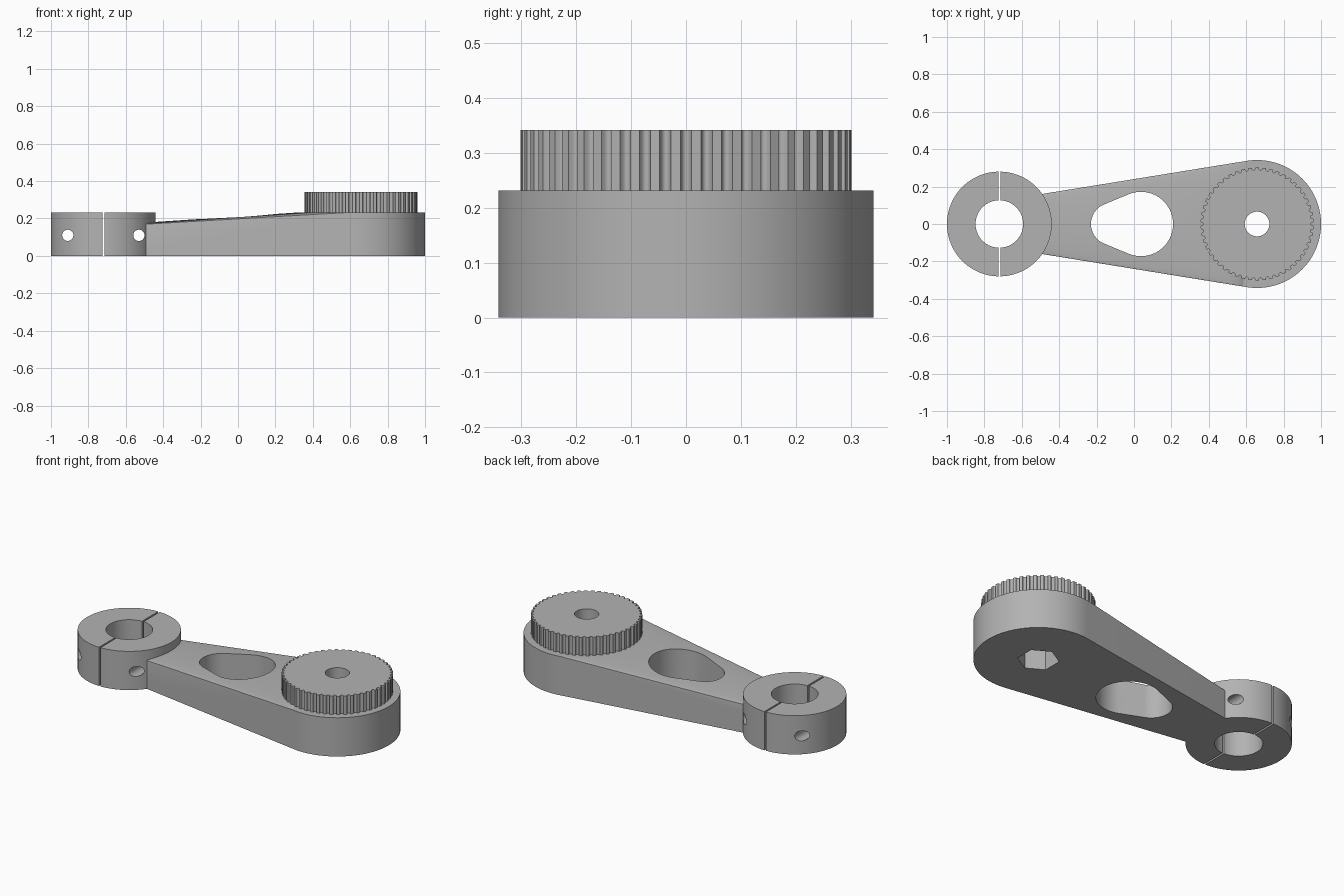
import bpy, bmesh
from math import sin, cos, pi, tau, radians

cube = bpy.data.objects.get("Cube")
if cube:
    bpy.data.objects.remove(cube, do_unlink=True)

grey = bpy.data.materials.new("plain_grey")
grey.use_nodes = True
grey.diffuse_color = (0.45, 0.45, 0.45, 1)
grey.node_tree.nodes["Principled BSDF"].inputs["Base Color"].default_value = (0.45, 0.45, 0.45, 1)

RING_X, GEAR_X = -0.72, 0.658
BODY_H, TOP_H = 0.232, 0.342


def finish(name, bm):
    bmesh.ops.recalc_face_normals(bm, faces=bm.faces)
    mesh = bpy.data.meshes.new(name)
    bm.to_mesh(mesh)
    bm.free()
    mesh.materials.append(grey)
    obj = bpy.data.objects.new(name, mesh)
    bpy.context.collection.objects.link(obj)
    return obj


def circle(x, r, n=128, turn=0.0):
    return [(x + r * cos(turn + tau * i / n), r * sin(turn + tau * i / n)) for i in range(n)]


def prism(name, outline, z0, z1):
    """Extrude a closed outline upward."""
    bm = bmesh.new()
    face = bm.faces.new([bm.verts.new((x, y, z0)) for x, y in outline])
    top = bmesh.ops.extrude_face_region(bm, geom=[face])["geom"]
    bmesh.ops.translate(bm, vec=(0, 0, z1 - z0),
                        verts=[v for v in top if isinstance(v, bmesh.types.BMVert)])
    return finish(name, bm)


def hull(name, discs):
    """Wrap a skin round upright discs given as (x, radius, bottom, top)."""
    bm = bmesh.new()
    for x, r, z0, z1 in discs:
        for px, py in circle(x, r):
            bm.verts.new((px, py, z0))
            bm.verts.new((px, py, z1))
    bmesh.ops.convex_hull(bm, input=bm.verts)
    bmesh.ops.delete(bm, geom=[v for v in bm.verts if not v.link_faces], context="VERTS")
    return finish(name, bm)


def combine(obj, tool, operation="DIFFERENCE"):
    tool.hide_render = True
    mod = obj.modifiers.new("join_or_cut", "BOOLEAN")
    mod.operation, mod.solver, mod.object = operation, "EXACT", tool
    bpy.context.view_layer.objects.active = obj
    bpy.ops.object.modifier_apply(modifier=mod.name)
    bpy.data.objects.remove(tool, do_unlink=True)


# Tapered arm joined to the clamp ring
arm = hull("clamp_arm", [(RING_X, 0.122, 0, 0.155), (GEAR_X, 0.342, 0, BODY_H)])
combine(arm, prism("clamp_ring", circle(RING_X, 0.28), 0, BODY_H), "UNION")

# Clamp bore, lightening hole, shaft bore and nut pocket
combine(arm, prism("clamp_bore", circle(RING_X, 0.127), -0.1, 0.5))
combine(arm, hull("lightening_hole", [(-0.117, 0.113, -0.1, 0.5), (0.037, 0.172, -0.1, 0.5)]))
combine(arm, prism("shaft_bore", circle(GEAR_X, 0.066, 64), -0.1, 0.5))
combine(arm, prism("nut_pocket", circle(GEAR_X, 0.111, 6, pi / 6), -0.1, 0.15))

# Split through the ring
w = 0.005
combine(arm, prism("clamp_split", [(RING_X - w, -0.4), (RING_X + w, -0.4),
                                   (RING_X + w, 0.4), (RING_X - w, 0.4)], -0.1, 0.5))

# Clamp screw holes running front to back
for side in (-1, 1):
    hole = prism("screw_hole", circle(0, 0.03, 48), -0.5, 0.5)
    hole.rotation_euler.x = radians(90)
    hole.location = (RING_X + side * 0.19, 0, 0.11)
    bpy.context.view_layer.update()
    combine(arm, hole)

# Belt pulley with rounded notches
TEETH, RIM, DEPTH = 50, 0.302, 0.014
outline = []
for t in range(TEETH):
    for step in range(-4, 5):
        a = tau * (t + 0.27 * step / 4) / TEETH
        r = RIM - DEPTH * (1 - (step / 4) ** 2) ** 0.5
        outline.append((GEAR_X + r * cos(a), r * sin(a)))
pulley = prism("toothed_pulley", outline, BODY_H, TOP_H)
combine(pulley, prism("pulley_bore", circle(GEAR_X, 0.066, 64), 0, 0.5))

# Smooth the curved walls, keep the edges sharp
bpy.ops.object.select_all(action="DESELECT")
for obj in (arm, pulley):
    obj.select_set(True)
bpy.context.view_layer.objects.active = arm
bpy.ops.object.shade_smooth_by_angle(angle=radians(30))
